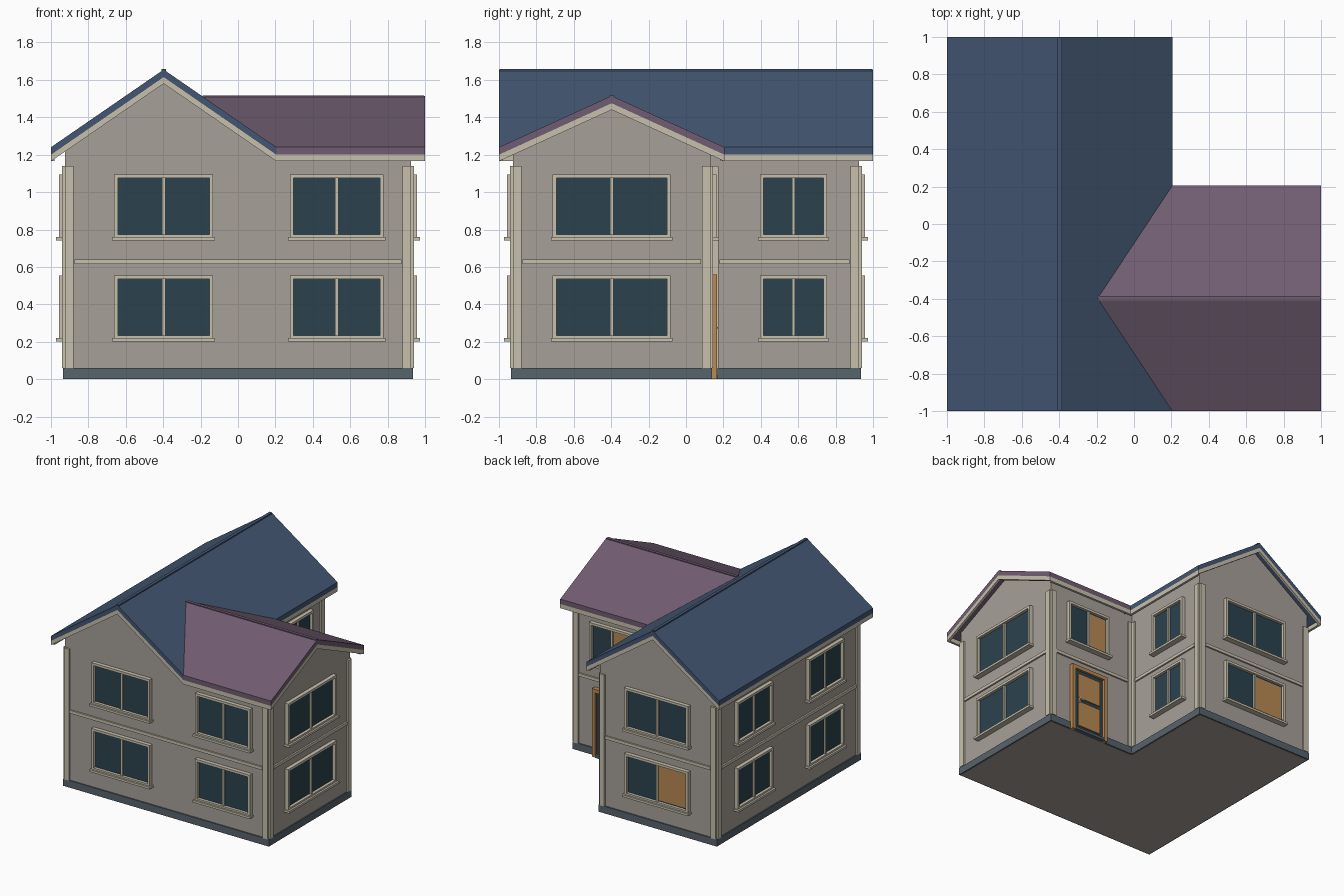
import bpy, bmesh
from mathutils import Vector

if "Cube" in bpy.data.objects:
    bpy.data.objects.remove(bpy.data.objects["Cube"])

A, B, C = 0.925, 0.13, -0.3975      # outer wall, inner corner, ridge centre line
R, H = 1.0, 0.6025                  # roof extent, roof half span
EAVE, MAIN_TOP, WING_TOP = 1.24, 1.655, 1.515


def material(name, rgb):
    m = bpy.data.materials.new(name)
    m.diffuse_color = [(c / 255) ** 2.2 for c in rgb] + [1]
    m.use_nodes = True
    m.node_tree.nodes["Principled BSDF"].inputs["Base Color"].default_value = m.diffuse_color
    return m


WALL = material("plaster", (166, 159, 152))
TRIM = material("cream_trim", (198, 191, 172))
GLASS = material("dark_glass", (47, 68, 79))
BASE = material("slate_base", (88, 99, 108))
BLUE = material("blue_roof", (69, 87, 114))
PURPLE = material("purple_roof", (112, 93, 112))
WOOD = material("orange_wood", (184, 136, 84))


def loft(bm, ring_a, ring_b):
    """Solid between two matching outlines."""
    a = [bm.verts.new(p) for p in ring_a]
    b = [bm.verts.new(p) for p in ring_b]
    n = len(a)
    bm.faces.new(a)
    bm.faces.new(b[::-1])
    for i in range(n):
        j = (i + 1) % n
        bm.faces.new((a[j], a[i], b[i], b[j]))


def box(bm, x0, x1, y0, y1, z0, z1):
    sides = [[(x, y, z) for x, y in ((x0, y0), (x1, y0), (x1, y1), (x0, y1))] for z in (z0, z1)]
    loft(bm, *sides)


def finish(bm, name, mat):
    bmesh.ops.recalc_face_normals(bm, faces=bm.faces)
    me = bpy.data.meshes.new(name)
    bm.to_mesh(me)
    bm.free()
    me.materials.append(mat)
    bpy.context.collection.objects.link(bpy.data.objects.new(name, me))


def chevron(top, hi, lo):
    """Gable-shaped strip: list of (across, z), lowered by hi and lo."""
    line = [(C - H, EAVE), (C, top), (C + H, EAVE)]
    return [(s, z - hi) for s, z in line] + [(s, z - lo) for s, z in line[::-1]]


def along_y(prof, y):
    return [(s, y, z) for s, z in prof]


def along_x(prof, x):
    return [(x, s, z) for s, z in prof]


def valley(prof):
    """Inner end of the wing roof, following the valleys of the main roof."""
    return [(C + H - 0.4 * (1 - abs(s - C) / H), s, z) for s, z in prof]


# walls: two gabled blocks
def gable_block(top):
    slope = (top - EAVE) / H
    side = top - 0.03 - slope * (A + C)
    return [(-A, 0), (B, 0), (B, side), (C, top - 0.03), (-A, side)]


bm = bmesh.new()
p = gable_block(MAIN_TOP)
loft(bm, along_y(p, -A), along_y(p, A))
p = gable_block(WING_TOP)
loft(bm, along_x(p, B), along_x(p, A))
finish(bm, "walls", WALL)

# base plinth
bm = bmesh.new()
g, k = A + 0.01, B + 0.01
plan = [(-g, -g), (g, -g), (g, k), (k, k), (k, g), (-g, g)]
loft(bm, [(x, y, 0.002) for x, y in plan], [(x, y, 0.06) for x, y in plan])
finish(bm, "base_plinth", BASE)

# roofs with ridge caps
bm = bmesh.new()
p = chevron(MAIN_TOP, 0, 0.04)
loft(bm, along_y(p, -R), along_y(p, R))
box(bm, C - 0.012, C + 0.012, -0.995, 0.995, MAIN_TOP - 0.03, MAIN_TOP + 0.002)
finish(bm, "main_roof", BLUE)

bm = bmesh.new()
p = chevron(WING_TOP, 0, 0.04)
loft(bm, valley(p), along_x(p, R))
box(bm, -0.19, 0.995, C - 0.012, C + 0.012, WING_TOP - 0.03, WING_TOP + 0.002)
finish(bm, "wing_roof", PURPLE)

# fascia boards under the gables and eaves
bm = bmesh.new()
T, E = 0.02, C + H
p = chevron(MAIN_TOP, 0.04, 0.075)
for y in (-R, R - T):
    loft(bm, along_y(p, y), along_y(p, y + T))
p = chevron(WING_TOP, 0.04, 0.075)
loft(bm, along_x(p, R - T), along_x(p, R))
z0, z1 = EAVE - 0.075, EAVE - 0.04
box(bm, -R, -R + T, -R + T, R - T, z0, z1)
box(bm, E - T, E, E, R - T, z0, z1)
box(bm, E, R - T, -R, -R + T, z0, z1)
box(bm, E - T, R - T, E - T, E, z0, z1)
finish(bm, "fascia", TRIM)


def wall_box(bm, wall, u0, u1, z0, z1, d0, d1):
    """Box placed along a wall (u), standing out of it by d."""
    (ox, oy), (tx, ty) = wall[1], wall[2]
    o, t, n = Vector((ox, oy, 0)), Vector((tx, ty, 0)), Vector((ty, -tx, 0))
    rings = [[o + t * u + n * d + Vector((0, 0, z))
              for u, z in ((u0, z0), (u1, z0), (u1, z1), (u0, z1))] for d in (d0, d1)]
    loft(bm, *rings)


def window(wall, u, w, z, name, blind=False):
    h, f, a, b = 0.335, 0.02, u - w / 2, u + w / 2
    bm = bmesh.new()
    for x0, x1, y0, y1 in ((a, a + f, z, z + h), (b - f, b, z, z + h),
                           (a + f, b - f, z, z + f * 0.7), (a + f, b - f, z + h - f, z + h)):
        wall_box(bm, wall, x0, x1, y0, y1, -0.005, 0.032)
    wall_box(bm, wall, u - 0.009, u + 0.009, z + 0.014, z + h - f, -0.005, 0.022)
    wall_box(bm, wall, a - 0.01, b + 0.01, z - 0.018, z, -0.005, 0.047)
    finish(bm, name + "_frame", TRIM)
    bm = bmesh.new()
    wall_box(bm, wall, a + f, b - f, z + 0.01, z + h - f, -0.005, 0.008)
    finish(bm, name + "_glass", GLASS)
    if blind:
        bm = bmesh.new()
        wall_box(bm, wall, u + 0.009, b - f - 0.01, z + 0.024, z + h - f - 0.01, 0, 0.013)
        finish(bm, name + "_panel", WOOD)


# each wall: name, start, direction, length, window (centre, width) list
S = A - B
WALLS = [
    ("front", (-A, -A), (1, 0), 2 * A, [(A + C, 0.53), (1.453, 0.5)]),
    ("right", (A, -A), (0, 1), A + B, [(A + C, 0.63)]),
    ("wing_back", (A, B), (-1, 0), S, [(0.355, 0.4)]),
    ("inner", (B, B), (0, 1), S, [(0.445, 0.36)]),
    ("back", (B, A), (-1, 0), A + B, [(A + B) / 2 and ((A + B) / 2, 0.58)]),
    ("left", (-A, A), (0, -1), 2 * A, [(0.465, 0.46), (1.39, 0.46)]),
]
for wall in WALLS:
    name, length = wall[0], wall[3]
    bm = bmesh.new()
    for u in (0, length - 0.045):
        wall_box(bm, wall, u, u + 0.045, 0.06, 1.14, -0.002, 0.015)
    finish(bm, name + "_corner_boards", TRIM)
    bm = bmesh.new()
    wall_box(bm, wall, 0.05, length - 0.05, 0.615, 0.64, -0.002, 0.013)
    finish(bm, name + "_floor_band", TRIM)
    for i, (u, w) in enumerate(wall[4]):
        for floor, z in (("lower", 0.22), ("upper", 0.76)):
            if name == "wing_back" and floor == "lower":
                continue
            blind = (name, floor) in (("wing_back", "upper"), ("back", "lower"))
            window(wall, u, w, z, f"{name}_{floor}_window_{i + 1}", blind)

# door in the back wall of the wing
wall, u, w = WALLS[2], 0.355, 0.17
bm = bmesh.new()
for s in (-1, 1):
    a, b = sorted((u + s * w, u + s * (w - 0.03)))
    wall_box(bm, wall, a, b, 0, 0.56, 0, 0.035)
wall_box(bm, wall, u - w + 0.03, u + w - 0.03, 0.53, 0.56, 0, 0.035)
for z0, z1 in ((0.05, 0.26), (0.29, 0.5)):
    wall_box(bm, wall, u - 0.105, u + 0.105, z0, z1, 0, 0.024)
finish(bm, "door_frame_and_panels", WOOD)
bm = bmesh.new()
wall_box(bm, wall, u - w + 0.03, u + w - 0.03, 0.02, 0.53, 0, 0.016)
finish(bm, "door_leaf", GLASS)
bm = bmesh.new()
wall_box(bm, wall, u - w + 0.03, u + w - 0.03, 0, 0.02, 0, 0.04)
finish(bm, "door_threshold", BASE)
bm = bmesh.new()
wall_box(bm, wall, u - 0.1, u - 0.085, 0.25, 0.3, 0.01, 0.03)
wall_box(bm, wall, u - 0.1, u - 0.06, 0.27, 0.28, 0.03, 0.04)
finish(bm, "door_handle", TRIM)
